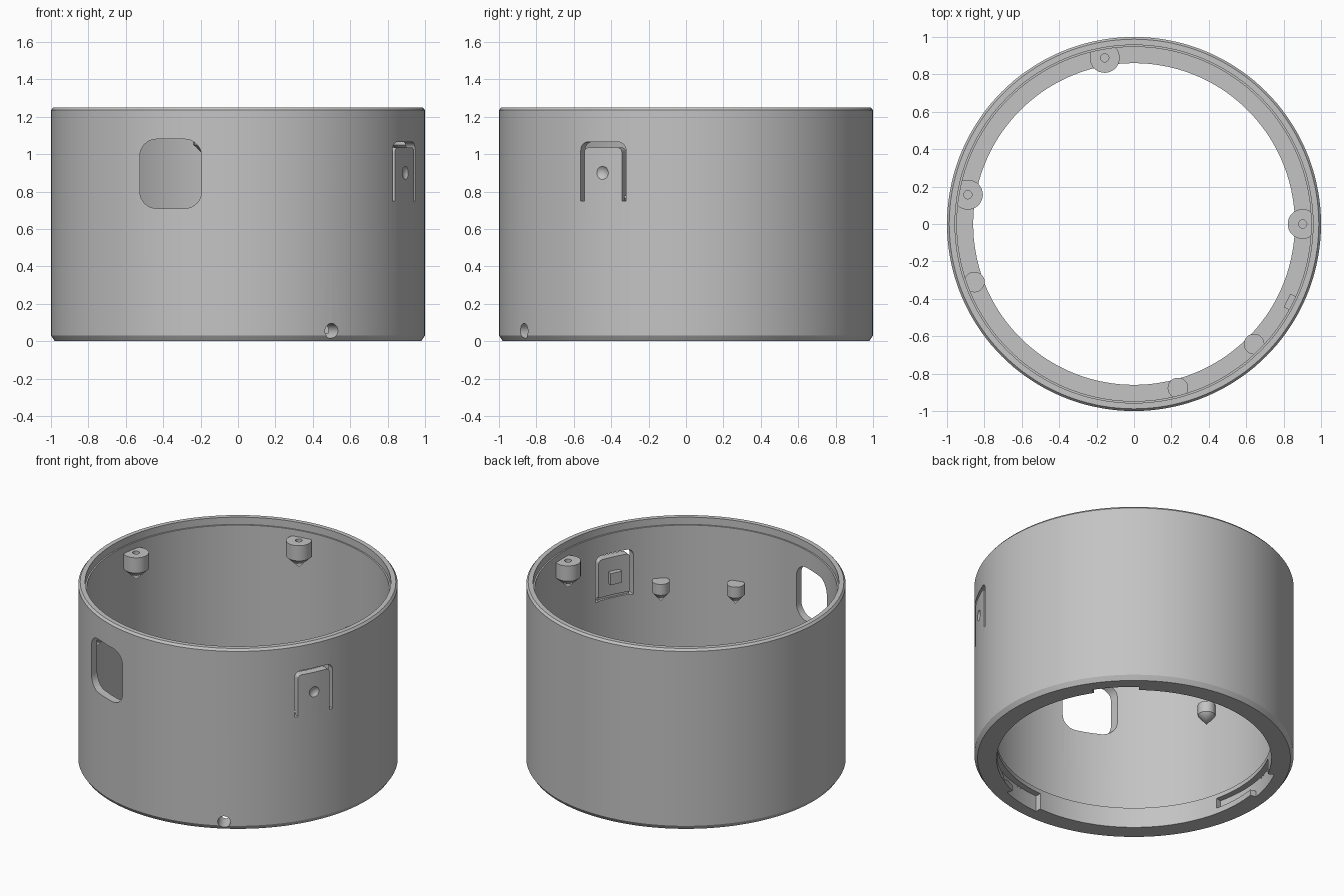
import bpy, bmesh
from math import sin, cos, pi, radians
from mathutils import Vector

cube = bpy.data.objects.get("Cube")
if cube:
    bpy.data.objects.remove(cube, do_unlink=True)

grey = bpy.data.materials.new("plain grey")
grey.use_nodes = True
grey.diffuse_color = (0.55, 0.55, 0.55, 1)
grey.node_tree.nodes["Principled BSDF"].inputs["Base Color"].default_value = grey.diffuse_color


def make_object(name, bm):
    bmesh.ops.remove_doubles(bm, verts=bm.verts, dist=1e-5)
    bmesh.ops.recalc_face_normals(bm, faces=bm.faces)
    mesh = bpy.data.meshes.new(name)
    bm.to_mesh(mesh)
    bm.free()
    mesh.materials.append(grey)
    obj = bpy.data.objects.new(name, mesh)
    bpy.context.collection.objects.link(obj)
    return obj


def select_only(obj):
    bpy.ops.object.select_all(action='DESELECT')
    obj.select_set(True)
    bpy.context.view_layer.objects.active = obj


def smooth(obj):
    select_only(obj)
    bpy.ops.object.shade_smooth_by_angle(angle=radians(25))


def lathe(name, profile, steps, closed):
    """Revolve (radius, z) points around the z axis."""
    bm = bmesh.new()
    vs = [bm.verts.new((r, 0, z)) for r, z in profile]
    pairs = list(zip(vs, vs[1:])) + ([(vs[-1], vs[0])] if closed else [])
    edges = [bm.edges.new(p) for p in pairs]
    bmesh.ops.spin(bm, geom=vs + edges, cent=(0, 0, 0), axis=(0, 0, 1),
                   angle=2 * pi, steps=steps, use_merge=False)
    return make_object(name, bm)


def bridge(name, loop_a, loop_b):
    """Solid between two matching outlines."""
    bm = bmesh.new()
    a = [bm.verts.new(p) for p in loop_a]
    b = [bm.verts.new(p) for p in loop_b]
    bm.faces.new(a)
    bm.faces.new(b[::-1])
    for i in range(len(a)):
        j = (i + 1) % len(a)
        bm.faces.new((a[i], b[i], b[j], a[j]))
    return make_object(name, bm)


def radial_prism(name, outline, angle, r0, r1):
    """Extrude a (sideways, z) outline outward in the given direction."""
    t = radians(angle)
    out, side = Vector((cos(t), sin(t), 0)), Vector((-sin(t), cos(t), 0))
    loops = [[out * r + side * u + Vector((0, 0, z)) for u, z in outline] for r in (r0, r1)]
    return bridge(name, *loops)


def arc(cx, cz, r, start, end, n=8):
    return [(cx + r * cos(radians(start + (end - start) * i / n)),
             cz + r * sin(radians(start + (end - start) * i / n))) for i in range(n + 1)]


def arch(half, bottom, top, r):
    """Open outline: up the right side, over rounded corners, down the left."""
    return ([(half, bottom)] + arc(half - r, top - r, r, 0, 90)
            + arc(r - half, top - r, r, 90, 180) + [(-half, bottom)])


def sector(name, a0, a1, r0, r1, z0, z1):
    outline = arc(0, 0, r1, a0, a1, 12) + arc(0, 0, r0, a1, a0, 12)
    return bridge(name, *[[(x, y, z) for x, y in outline] for z in (z0, z1)])


# Ring shell: chamfered outside, shallow step at the rim, thick lip at the base
H = 1.25
shell = lathe("ring_shell", [(0.98, 0), (1, 0.03), (1, H - 0.015), (0.988, H), (0.957, H),
                             (0.957, H - 0.05), (0.947, H - 0.05), (0.947, 0.14),
                             (0.86, 0.14), (0.86, 0)], 144, True)
cutters = []

# Rounded window
w, h, r = 0.165, 0.185, 0.09
corners = ((w - r, h - r, 0), (r - w, h - r, 90), (r - w, r - h, 180), (w - r, r - h, 270))
window = [p for x, z, a in corners for p in arc(x - 0.36, z + 0.895, r, a, a + 90)]
cutters.append(radial_prism("window_cutter", window, -90, 0.7, 1.2))

# Springy push tab: upside-down U slot, finger dimple, hinge groove
TAB = -26.5
slot = arch(0.135, 0.75, 1.065, 0.045) + arch(0.112, 0.75, 1.035, 0.025)[::-1]
cutters.append(radial_prism("tab_slot_cutter", slot, TAB, 0.85, 1.1))
bm = bmesh.new()
bmesh.ops.create_uvsphere(bm, u_segments=24, v_segments=16, radius=0.05)
t = radians(TAB)
bmesh.ops.translate(bm, verts=bm.verts, vec=(1.035 * cos(t), 1.035 * sin(t), 0.9))
cutters.append(make_object("dimple_cutter", bm))
groove = [(-0.12, 0.755), (0.12, 0.755), (0.12, 0.775), (-0.12, 0.775)]
cutters.append(radial_prism("hinge_groove_cutter", groove, TAB, 0.85, 0.96))

# Small round hole near the base
cutters.append(radial_prism("hole_cutter", arc(0, 0.055, 0.04, 0, 345, 23), -60, 0.75, 1.1))

# Three twist-lock slots in the lip, each with an entry from below
for start in (33, 153, 273):
    cutters.append(sector("lock_cutter", start, start + 40, 0.8, 0.9, 0.04, 0.11))
    cutters.append(sector("lock_entry_cutter", start, start + 19, 0.79, 0.9, -0.1, 0.1))

for cutter in cutters:
    cutter.hide_render = True
    mod = shell.modifiers.new("cut", 'BOOLEAN')
    mod.operation, mod.solver, mod.object = 'DIFFERENCE', 'EXACT', cutter
    select_only(shell)
    bpy.ops.object.modifier_apply(modifier=mod.name)
    bpy.data.objects.remove(cutter, do_unlink=True)
smooth(shell)

# Square button on the inside of the tab
button = [(-0.04, 0.86), (0.04, 0.86), (0.04, 0.94), (-0.04, 0.94)]
radial_prism("tab_button", button, TAB, 0.915, 0.955)


def place(obj, radius, angle):
    obj.location = (radius * cos(radians(angle)), radius * sin(radians(angle)), 0)
    smooth(obj)


# Screw posts with pointed undersides and pilot holes
for angle in (0, 100, 170):
    place(lathe("screw_post", [(0, 0.97), (0.08, 1.05), (0.08, 1.155), (0.022, 1.155),
                               (0.022, 1.07), (0, 1.07)], 32, False), 0.902, angle)

# Smaller support pegs
for angle in (-45, -75, 200):
    place(lathe("support_peg", [(0, 0.7), (0.055, 0.765), (0.055, 0.84), (0, 0.84)],
                28, False), 0.908, angle)
